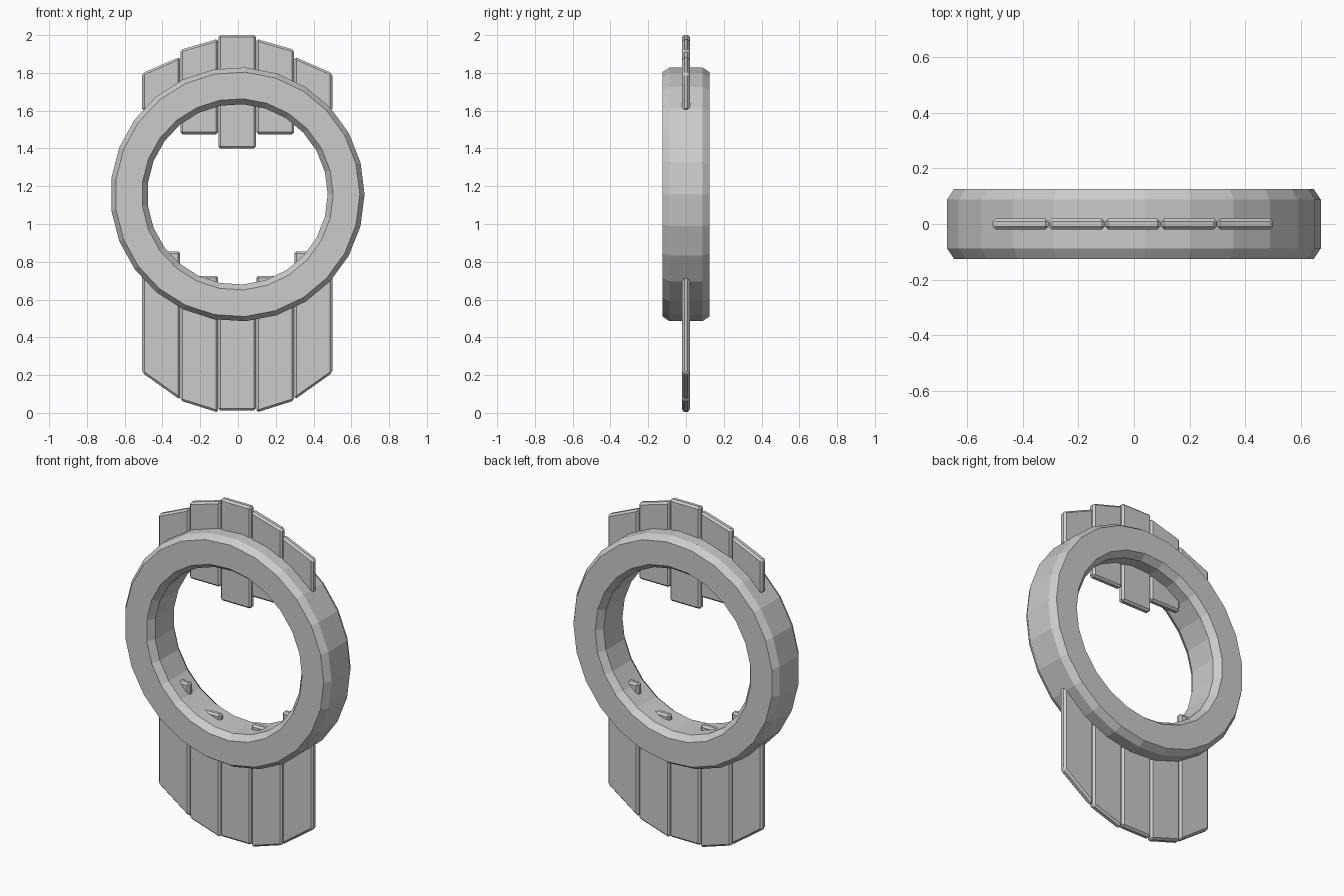
import bpy, bmesh
from math import sin, cos, tau

if "Cube" in bpy.data.objects:
    bpy.data.objects.remove(bpy.data.objects["Cube"])


def make_object(name, bm):
    bmesh.ops.recalc_face_normals(bm, faces=bm.faces[:])
    mesh = bpy.data.meshes.new(name)
    bm.to_mesh(mesh)
    bm.free()
    obj = bpy.data.objects.new(name, mesh)
    bpy.context.collection.objects.link(obj)
    return obj


def ring(name, cx, cz, profile, sides):
    # sweep a closed (radius, y) profile around the y axis
    bm = bmesh.new()
    loops = []
    for i in range(sides):
        a = tau * i / sides
        loops.append([bm.verts.new((cx + r * cos(a), y, cz + r * sin(a))) for r, y in profile])
    n = len(profile)
    for i in range(sides):
        p, q = loops[i], loops[(i + 1) % sides]
        for j in range(n):
            k = (j + 1) % n
            bm.faces.new((p[j], p[k], q[k], q[j]))
    return make_object(name, bm)


def plank(name, outline, half=0.02, bevel=0.011):
    # thin board from an x/z outline, chamfered on every edge
    bm = bmesh.new()
    front = [bm.verts.new((x, -half, z)) for x, z in outline]
    back = [bm.verts.new((x, half, z)) for x, z in outline]
    bm.faces.new(front)
    bm.faces.new(back[::-1])
    n = len(outline)
    for i in range(n):
        k = (i + 1) % n
        bm.faces.new((front[i], front[k], back[k], back[i]))
    bmesh.ops.recalc_face_normals(bm, faces=bm.faces[:])
    bmesh.ops.bevel(bm, geom=bm.edges[:], offset=bevel, segments=1,
                    profile=0.5, affect='EDGES')
    return make_object(name, bm)


# chamfered ring
ring("ring", -0.003, 1.157,
     [(0.673, -0.087), (0.673, 0.087), (0.648, 0.125), (0.507, 0.125),
      (0.478, 0.087), (0.478, -0.087), (0.507, -0.125), (0.648, -0.125)], 25)

# boards: inner x, outer x, then end heights at the inner and outer side
upper = [(0.097, 0.297, 1.475, 1.98, 1.922),
         (0.299, 0.499, 1.60, 1.885, 1.798)]
lower = [(0.097, 0.297, 0.725, 0.002, 0.065),
         (0.299, 0.499, 0.855, 0.07, 0.212)]

plank("upper_board_centre", [(-0.104, 1.40), (0.095, 1.40), (0.095, 2.0), (-0.104, 2.0)])
plank("lower_board_centre", [(-0.104, 0.012), (0.095, 0.012), (0.095, 0.65), (-0.104, 0.65)])

for level, boards in (("upper", upper), ("lower", lower)):
    for i, (xi, xo, flat, zi, zo) in enumerate(boards):
        for side, s in (("right", 1), ("left", -1)):
            off = -0.004
            plank(f"{level}_board_{side}_{i + 1}",
                  [(s * xi + off * (s < 0) * 2, flat), (s * xo + off * (s < 0) * 2, flat),
                   (s * xo + off * (s < 0) * 2, zo), (s * xi + off * (s < 0) * 2, zi)])
